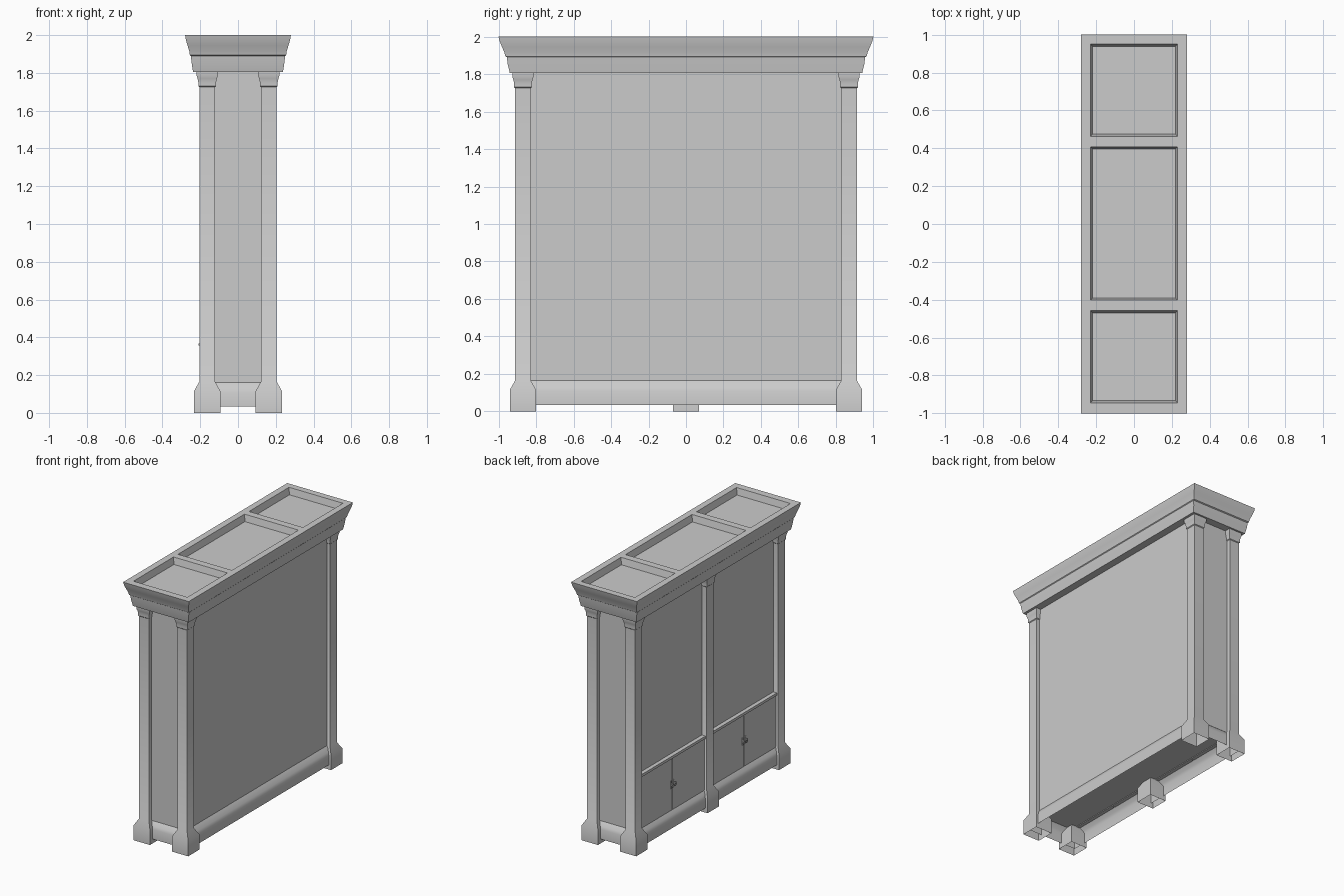
import bpy, bmesh, math
from mathutils import Matrix

cube = bpy.data.objects.get("Cube")
if cube:
    bpy.data.objects.remove(cube, do_unlink=True)

grey = bpy.data.materials.new("plain_grey")
grey.use_nodes = True
grey.diffuse_color = (0.6, 0.6, 0.6, 1)
grey.node_tree.nodes["Principled BSDF"].inputs["Base Color"].default_value = (0.6, 0.6, 0.6, 1)


def finish(name, bm, smooth=False):
    bmesh.ops.recalc_face_normals(bm, faces=bm.faces)
    mesh = bpy.data.meshes.new(name)
    bm.to_mesh(mesh)
    bm.free()
    obj = bpy.data.objects.new(name, mesh)
    mesh.materials.append(grey)
    bpy.context.collection.objects.link(obj)
    if smooth:
        bpy.ops.object.select_all(action="DESELECT")
        obj.select_set(True)
        bpy.context.view_layer.objects.active = obj
        bpy.ops.object.shade_smooth_by_angle(angle=math.radians(35))
    return obj


def box(name, lo, hi):
    bm = bmesh.new()
    size = [b - a for a, b in zip(lo, hi)]
    mid = [(a + b) / 2 for a, b in zip(lo, hi)]
    bmesh.ops.create_cube(bm, size=1, matrix=Matrix.Translation(mid) @ Matrix.Diagonal((*size, 1)))
    return finish(name, bm)


def loft(bm, rings, cx=0, cy=0):
    """Stack rectangles given as (z, half x, half y) into an open tube."""
    loops = [[bm.verts.new((cx + sx * hx, cy + sy * hy, z))
              for sx, sy in ((-1, -1), (1, -1), (1, 1), (-1, 1))] for z, hx, hy in rings]
    for a, b in zip(loops, loops[1:]):
        for i in range(4):
            j = (i + 1) % 4
            bm.faces.new((a[i], a[j], b[j], b[i]))
    return loops


# Posts with flared feet and capitals, open underneath
post_profile = [(0, .07), (.115, .07), (.165, .042), (1.725, .042), (1.73, .047),
                (1.75, .047), (1.77, .051), (1.785, .056), (1.81, .056)]


def post(name, x, y):
    bm = bmesh.new()
    loft(bm, [(z, r, r) for z, r in post_profile], x, y)
    finish(name, bm, True)


for x, side in ((-.163, "door_side"), (.163, "plain_side")):
    for y, end in ((-.87, "front"), (.87, "back")):
        post(f"{side}_{end}_post", x, y)
post("door_side_middle_post", -.163, 0)

# Cabinet carcass
box("carcass", (-.165, -.88, .16), (.18, .88, 1.82))

# Hollow base skirt, sloping in to the panels
bm = bmesh.new()
loft(bm, [(z, .18 + d, .875 + d) for z, d in
          ((.035, .035), (.11, .035), (.13, .025), (.15, .012), (.165, 0))])
finish("base_skirt", bm, True)

# Crown moulding with three sunken trays in its top
bm = bmesh.new()
crown = [(1.805, .042, .06), (1.85, .035, .049), (1.89, .03, .044), (1.895, .025, .036),
         (1.915, .022, .031), (1.945, .013, .018), (1.975, .004, .006), (2, 0, 0)]
loops = loft(bm, [(z, .28 - dx, 1 - dy) for z, dx, dy in crown])
bm.faces.new(loops[0])
xs = [-.28, -.23, .23, .28]
ys = [-1, -.945, -.457, -.402, .408, .463, .95, 1]
for i in range(3):
    for j in range(7):
        x0, x1, y0, y1 = xs[i], xs[i + 1], ys[j], ys[j + 1]
        if i == 1 and j % 2:
            rings = [(z, (x1 - x0) / 2 - d, (y1 - y0) / 2 - d) for z, d in ((2, 0), (1.95, .012))]
            tray = loft(bm, rings, (x0 + x1) / 2, (y0 + y1) / 2)
            bm.faces.new(tray[-1])
        else:
            bm.faces.new([bm.verts.new((x, y, 2)) for x, y in ((x0, y0), (x1, y0), (x1, y1), (x0, y1))])
bmesh.ops.remove_doubles(bm, verts=bm.verts, dist=.0001)
finish("crown", bm, True)

# Two bays of paired cupboard doors under a ledge
for s, bay in ((-1, "front"), (1, "back")):
    a, mid, b = (s * v for v in (.03, .435, .84))
    for name, p, q in (("inner", a, mid - s * .003), ("outer", mid + s * .003, b)):
        box(f"{bay}_{name}_door", (-.188, min(p, q), .155), (-.16, max(p, q), .555))
    box(f"{bay}_ledge", (-.196, min(a, b), .555), (-.16, max(a, b), .575))
    # Handle plates and drop rings either side of the seam
    for t in (-1, 1):
        y = mid + t * .016
        box(f"{bay}_handle_plate", (-.193, y - .006, .325), (-.187, y + .006, .385))
        bpy.ops.mesh.primitive_torus_add(location=(-.201, y, .35), rotation=(0, math.pi / 2, 0),
                                         major_radius=.012, minor_radius=.004,
                                         major_segments=16, minor_segments=6)
        ring = bpy.context.object
        ring.name = f"{bay}_handle_ring"
        ring.data.materials.append(grey)
        bpy.ops.object.shade_smooth()
        box(f"{bay}_handle_pin", (-.21, y - .004, .358), (-.188, y + .004, .368))
